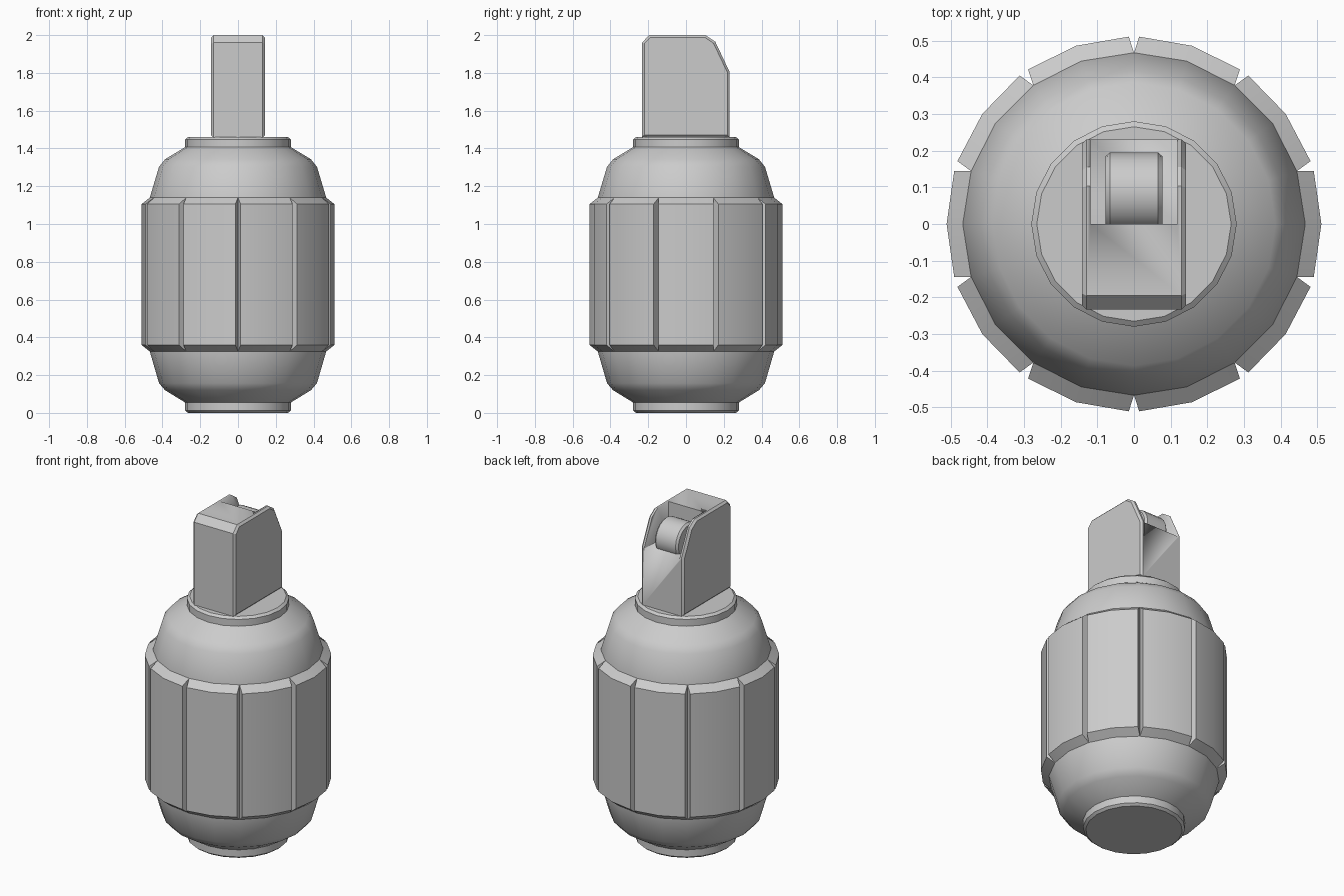
import bpy, bmesh
from math import sin, cos, radians, pi
from mathutils import Matrix

if "Cube" in bpy.data.objects:
    bpy.data.objects.remove(bpy.data.objects["Cube"])


def finish(bm, name, angle=30):
    bmesh.ops.recalc_face_normals(bm, faces=bm.faces)
    me = bpy.data.meshes.new(name)
    bm.to_mesh(me)
    bm.free()
    ob = bpy.data.objects.new(name, me)
    bpy.context.collection.objects.link(ob)
    bpy.ops.object.select_all(action='DESELECT')
    ob.select_set(True)
    bpy.context.view_layer.objects.active = ob
    bpy.ops.object.shade_smooth_by_angle(angle=radians(angle))
    return ob


def lathe(profile, sides):
    bm = bmesh.new()
    rings = [[bm.verts.new((r * cos(2 * pi * i / sides), r * sin(2 * pi * i / sides), z))
              for i in range(sides)] for r, z in profile]
    for a, b in zip(rings, rings[1:]):
        for i in range(sides):
            j = (i + 1) % sides
            bm.faces.new((a[i], a[j], b[j], b[i]))
    bm.faces.new(rings[0])
    bm.faces.new(rings[-1])
    return bm


def prism_x(profile, half, bevel=0):
    # (y, z) profile extruded across x, with chamfered side outlines
    bm = bmesh.new()
    l, r = [[bm.verts.new((x, y, z)) for y, z in profile] for x in (-half, half)]
    n = len(profile)
    for i in range(n):
        j = (i + 1) % n
        bm.faces.new((l[i], l[j], r[j], r[i]))
    bm.faces.new(l)
    bm.faces.new(r)
    bmesh.ops.recalc_face_normals(bm, faces=bm.faces)
    if bevel:
        edges = [e for e in bm.edges if abs(e.verts[0].co.x - e.verts[1].co.x) < 1e-5]
        bmesh.ops.bevel(bm, geom=edges, offset=bevel, segments=1, affect='EDGES')
    return bm


# Body with end collars
finish(lathe([(.265, 0), (.28, .012), (.28, .055), (.386, .12), (.418, .157), (.467, .325),
              (.467, 1.14), (.418, 1.303), (.386, 1.343), (.28, 1.407), (.28, 1.448),
              (.265, 1.46)], 20), "body")

# Ten grip panels with V grooves between them
bm = bmesh.new()
for k in range(10):
    rows = []
    for r, z, half in ((.467, .325, 18), (.511, .36, 16.4), (.511, 1.105, 16.4), (.467, 1.14, 18)):
        angs = [radians(36 * k + s * half) for s in (-1, 0, 1)]
        rows.append([bm.verts.new((r * cos(a), r * sin(a), z)) for a in angs])
    for a, b in zip(rows, rows[1:]):
        for i in (0, 1):
            bm.faces.new((a[i], a[i + 1], b[i + 1], b[i]))
    for i in (0, 2):
        bm.faces.new([row[i] for row in rows])
    bm.faces.new((rows[0][0], rows[0][1], rows[3][1], rows[3][0]))
    bm.faces.new((rows[0][1], rows[0][2], rows[3][2], rows[3][1]))
finish(bm, "grip_panels")

# Head block with an open slot at the back
head = finish(prism_x([(-.233, 1.458), (.231, 1.458), (.231, 1.805), (.155, 1.965), (.103, 2),
                       (-.195, 2), (-.233, 1.96)], .142, .012), "head", 20)
cutter = finish(prism_x([(0, 1.8), (.4, 1.8), (.4, 2.2), (0, 2.2)], .118), "slot_cutter")
cutter.hide_render = True
cutter.hide_viewport = True
mod = head.modifiers.new("slot", 'BOOLEAN')
mod.operation = 'DIFFERENCE'
mod.solver = 'EXACT'
mod.object = cutter
head.modifiers.move(len(head.modifiers) - 1, 0)

# Roller in the slot
bm = lathe([(.097, -.078), (.108, -.066), (.108, .066), (.097, .078)], 20)
bm.transform(Matrix.Translation((0, .087, 1.845)) @ Matrix.Rotation(pi / 2, 4, 'Y'))
finish(bm, "roller")
